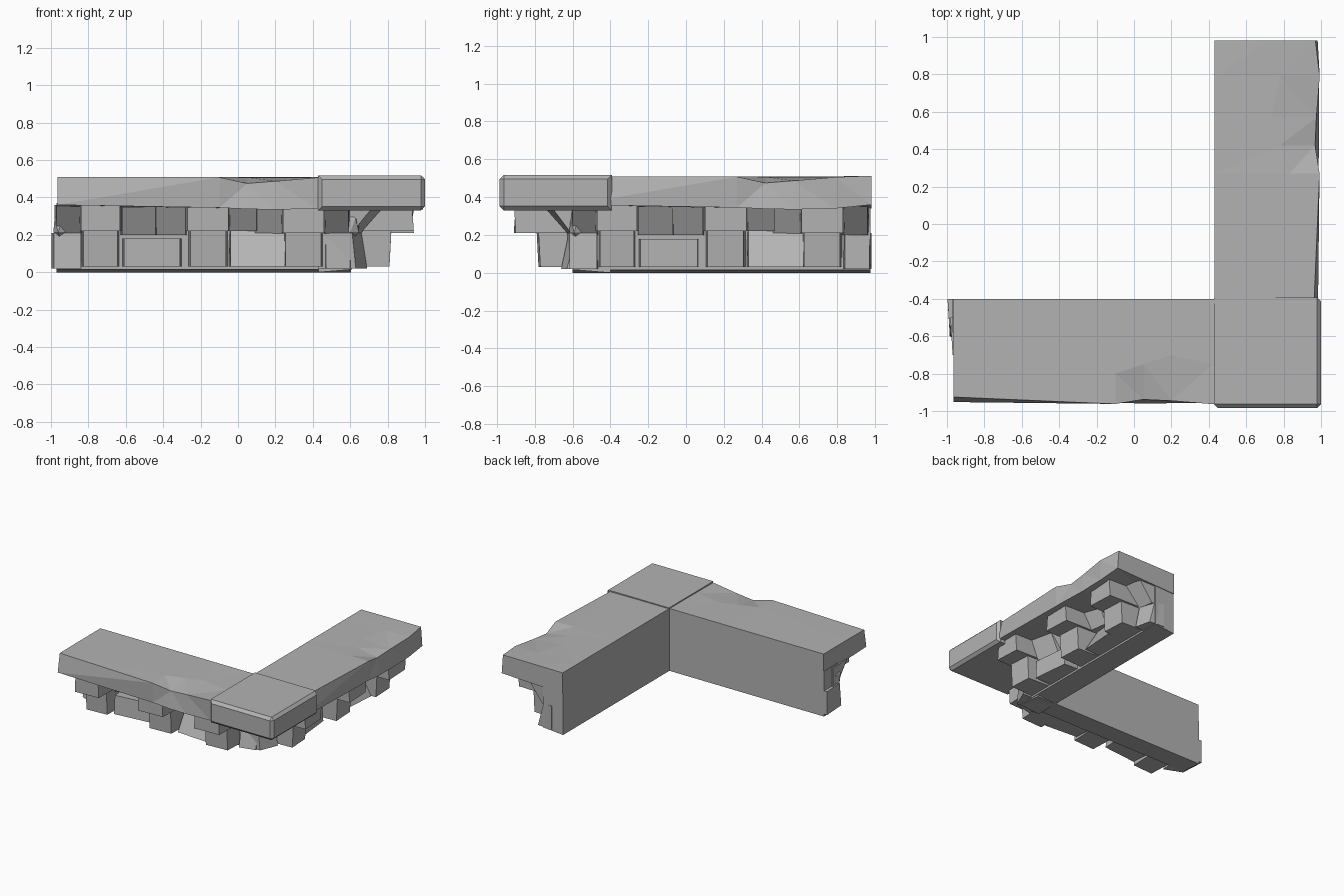
import bpy, bmesh
from math import pi
from mathutils import Matrix, Vector

cube = bpy.data.objects.get("Cube")
if cube:
    bpy.data.objects.remove(cube, do_unlink=True)

stone_grey = bpy.data.materials.new("stone_grey")
stone_grey.use_nodes = True
grey = (0.45, 0.45, 0.45, 1)
stone_grey.diffuse_color = grey
stone_grey.node_tree.nodes["Principled BSDF"].inputs["Base Color"].default_value = grey

# The second arm is the first one turned a quarter and shifted
TURN = Matrix.Translation((0.03, 0.37, 0)) @ Matrix.Rotation(pi / 2, 4, "Z")


def finish(name, bm):
    bmesh.ops.recalc_face_normals(bm, faces=bm.faces)
    mesh = bpy.data.meshes.new(name)
    bm.to_mesh(mesh)
    bm.free()
    mesh.materials.append(stone_grey)
    obj = bpy.data.objects.new(name, mesh)
    bpy.context.collection.objects.link(obj)
    return obj


def both_arms(name, bm):
    front = finish("front_" + name, bm)
    side = bpy.data.objects.new("side_" + name, front.data)
    bpy.context.collection.objects.link(side)
    side.matrix_world = TURN


def box(bm, low, high):
    low, high = Vector(low), Vector(high)
    size = Matrix.Diagonal((*(high - low), 1))
    place = Matrix.Translation((low + high) / 2)
    return bmesh.ops.create_cube(bm, size=1, matrix=place @ size)["verts"]


def stone(bm, x0, x1, z0, z1, low_l, low_r, top_l, top_r, back=-0.5):
    """Rough block, its face depth set at each corner; wider at the root."""
    mid_x, mid_z = (x0 + x1) / 2, (z0 + z1) / 2
    for v in box(bm, (x0, -1, z0), (x1, back, z1)):
        right, top = v.co.x > mid_x, v.co.z > mid_z
        if v.co.y < back - 0.1:
            depth = (top_r if right else top_l) if top else (low_r if right else low_l)
            v.co.y = -depth
        else:
            v.co.x += 0.012 if right else -0.012


# Wall core, flat on the inner side
core = bmesh.new()
for v in box(core, (-0.97, -0.58, 0), (0.605, -0.4, 0.37)):
    if v.co.z < 0.1 and v.co.y < -0.5:
        v.co.z = 0.015
both_arms("wall_core", core)

# Projecting corbels: upper block far out, lower block less so
corbels = bmesh.new()
for left, right, split in ((-0.84, -0.63, 0.22), (-0.27, -0.05, 0.22), (0.24, 0.46, 0.21)):
    stone(corbels, left, right, split, 0.36, 0.91, 0.9, 0.9, 0.91)
    stone(corbels, left + 0.015, right - 0.015, 0.03, split + 0.01, 0.78, 0.77, 0.79, 0.78)
both_arms("corbels", corbels)

# Shallower rough stones filling the gaps
fill = bmesh.new()
stone(fill, -0.62, -0.44, 0.2, 0.35, 0.7, 0.65, 0.76, 0.72)
stone(fill, -0.45, -0.28, 0.2, 0.36, 0.6, 0.62, 0.72, 0.64)
stone(fill, -0.61, -0.31, 0.03, 0.18, 0.73, 0.7, 0.72, 0.69)
stone(fill, -0.05, 0.1, 0.22, 0.36, 0.66, 0.64, 0.74, 0.7)
stone(fill, 0.09, 0.25, 0.2, 0.36, 0.62, 0.64, 0.68, 0.74)
stone(fill, -0.04, 0.25, 0.03, 0.23, 0.72, 0.74, 0.6, 0.63)
stone(fill, 0.46, 0.59, 0.2, 0.36, 0.62, 0.6, 0.76, 0.72)
stone(fill, 0.47, 0.6, 0.02, 0.21, 0.66, 0.63, 0.62, 0.58)
stone(fill, -0.97, -0.84, 0.2, 0.36, 0.57, 0.62, 0.7, 0.76)
stone(fill, -0.985, -0.84, 0.02, 0.21, 0.6, 0.66, 0.58, 0.63, back=-0.4)
both_arms("filler_stones", fill)

# Faceted stone bulging from the end of the wall
knob = bmesh.new()
bmesh.ops.create_icosphere(knob, subdivisions=1, radius=0.1, matrix=Matrix.Translation(
    (-0.95, -0.57, 0.25)) @ Matrix.Diagonal((0.42, 0.55, 0.8, 1)))
both_arms("end_knob", knob)

# Coping slab: cross-sections with a chipped front edge
# x, front-bottom (y, z), front-top (y, z), ridge (y, z)
sections = (
    (-0.965, -0.952, 0.36, -0.925, 0.508, -0.7, 0.51),
    (-0.1, -0.955, 0.345, -0.962, 0.508, -0.8, 0.51),
    (0.05, -0.96, 0.338, -0.938, 0.475, -0.75, 0.507),
    (0.2, -0.958, 0.335, -0.945, 0.487, -0.7, 0.507),
    (0.42, -0.958, 0.34, -0.963, 0.506, -0.75, 0.508),
    (0.61, -0.952, 0.36, -0.94, 0.513, -0.7, 0.512),
)
coping = bmesh.new()
rings = []
for x, by, bz, ty, tz, ry, rz in sections:
    profile = ((-0.4, 0.34), (by, bz), (ty, tz), (ry, rz), (-0.4, 0.51))
    rings.append([coping.verts.new((x, y, z)) for y, z in profile])
for a, b in zip(rings, rings[1:]):
    for i in range(5):
        j = (i + 1) % 5
        coping.faces.new((a[i], a[j], b[j], b[i]))
coping.faces.new(rings[0])
coping.faces.new(rings[-1])
bmesh.ops.triangulate(coping, faces=[f for f in coping.faces if len(f.verts) == 4])
both_arms("coping_slab", coping)

# Bevelled block over the corner
corner = bmesh.new()
box(corner, (0.428, -0.985, 0.33), (1.0, -0.392, 0.518))
outer = [e for e in corner.edges
         if all(v.co.y < -0.9 for v in e.verts) or all(v.co.x > 0.9 for v in e.verts)]
bmesh.ops.bevel(corner, geom=outer, offset=0.022, segments=1, affect="EDGES")
finish("corner_cap", corner)
